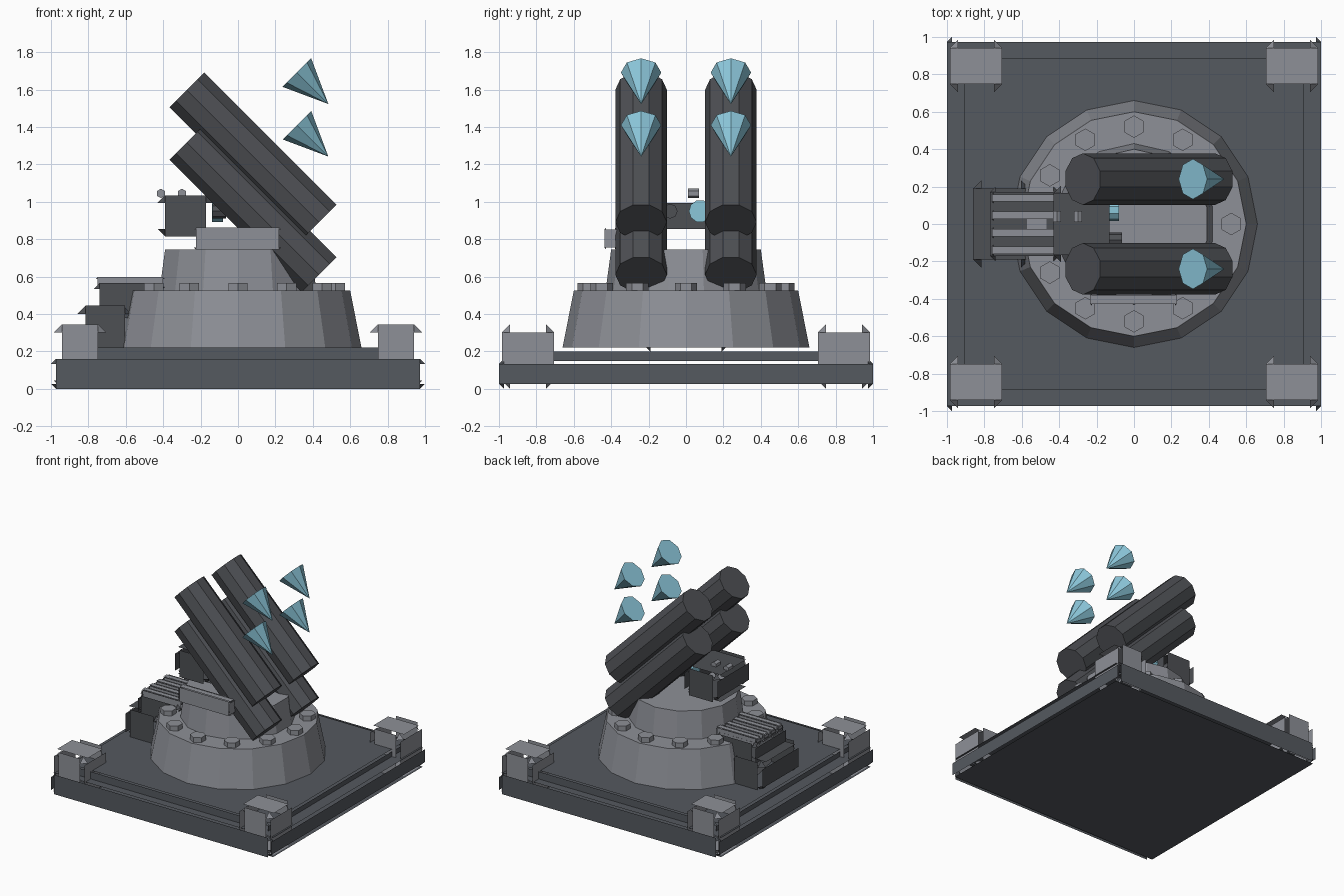
import bpy
import bmesh
from itertools import product
from math import radians, sin, cos, tau
from mathutils import Vector, Matrix

if "Cube" in bpy.data.objects:
    bpy.data.objects.remove(bpy.data.objects["Cube"], do_unlink=True)


def material(name, color):
    m = bpy.data.materials.new(name)
    m.use_nodes = True
    m.diffuse_color = (*color, 1)
    m.node_tree.nodes["Principled BSDF"].inputs["Base Color"].default_value = (*color, 1)
    return m


light = material("light grey", (0.27, 0.28, 0.31))
slate = material("slate grey", (0.09, 0.10, 0.115))
charcoal = material("charcoal", (0.075, 0.079, 0.088))
cyan = material("pale cyan", (0.26, 0.57, 0.70))


def finish(name, bm, mat):
    mesh = bpy.data.meshes.new(name)
    bm.to_mesh(mesh)
    bm.free()
    mesh.materials.append(mat)
    obj = bpy.data.objects.new(name, mesh)
    bpy.context.collection.objects.link(obj)
    return obj


def panel_box(name, x, y, z, c, mat):
    """Box of six overlapping panels with open edges and cut corner facets."""
    bm = bmesh.new()
    mid = Vector((sum(x) / 2, sum(y) / 2, sum(z) / 2))
    outer = Vector((x[1] - x[0], y[1] - y[0], z[1] - z[0])) / 2
    inner = outer - Vector((c, c, c))

    def face(points):
        f = bm.faces.new([bm.verts.new(mid + p) for p in points])
        f.normal_update()
        if f.normal.dot(f.calc_center_median() - mid) < 0:
            f.normal_flip()

    # each panel runs full length along one axis and is inset along the other
    for axis in range(3):
        full, short = (axis + 1) % 3, (axis + 2) % 3
        for side in (-1, 1):
            points = []
            for a, b in ((-1, -1), (1, -1), (1, 1), (-1, 1)):
                p = Vector()
                p[axis] = side * outer[axis]
                p[full] = a * outer[full]
                p[short] = b * inner[short]
                points.append(p)
            face(points)
    # corner facets
    for signs in product((-1, 1), repeat=3):
        points = []
        for axis in range(3):
            p = Vector(signs) * inner
            p = Vector([s * i for s, i in zip(signs, inner)])
            p[axis] = signs[axis] * outer[axis]
            points.append(p)
        face(points)
    return finish(name, bm, mat)


def prism(name, center, r1, r2, depth, sides, mat, axis=None, angle=0):
    """Prism or cone centred on a point, r1 at the bottom, optionally turned."""
    bm = bmesh.new()
    bmesh.ops.create_cone(bm, cap_ends=True, segments=sides,
                          radius1=r1, radius2=r2, depth=depth)
    if r2 == 0:
        bmesh.ops.remove_doubles(bm, verts=bm.verts, dist=0.0001)
    m = Matrix.Translation(center)
    if axis:
        m = m @ Matrix.Rotation(radians(angle), 4, axis)
    bm.transform(m)
    return finish(name, bm, mat)


# Base slab, raised deck and corner blocks
panel_box("base_slab", (-1, 1), (-1, 1), (0, 0.16), 0.027, slate)
panel_box("base_deck", (-0.905, 0.905), (-0.905, 0.905), (0.13, 0.22), 0.02, slate)
for sx, sy in product((-1, 1), repeat=2):
    panel_box("corner_block",
              sorted((sx * 0.705, sx * 0.985)), sorted((sy * 0.705, sy * 0.985)),
              (0.002, 0.345), 0.043, light)

# Turret tiers with a ring of bolts
prism("lower_turret", (0, 0, 0.3725), 0.66, 0.6, 0.305, 16, light)
prism("upper_turret", (0, 0, 0.635), 0.43, 0.4, 0.22, 14, light)
for i in range(12):
    a = tau * i / 12
    prism("ring_bolt", (0.52 * cos(a), 0.52 * sin(a), 0.54), 0.06, 0.06, 0.05, 6, light)

# Power unit with cooling fins
panel_box("power_unit", (-0.86, -0.56), (-0.235, 0.235), (0.2, 0.445), 0.045, charcoal)
panel_box("power_unit_top", (-0.77, -0.4), (-0.2, 0.2), (0.38, 0.565), 0.03, charcoal)
for i in range(4):
    y = -0.14 + i * 0.093
    panel_box("cooling_fin", (-0.76, -0.39), (y - 0.03, y + 0.03), (0.535, 0.597), 0.01, light)

# Sensor box with lenses and top rods
panel_box("sensor_box", (-0.43, -0.13), (-0.205, 0.205), (0.815, 1.035), 0.04, charcoal)
prism("main_lens", (-0.11, 0.075, 0.95), 0.06, 0.06, 0.06, 10, cyan, 'Y', 90)
prism("small_lens", (-0.1, -0.085, 0.95), 0.04, 0.04, 0.07, 8, charcoal, 'Y', 90)
for x in (-0.412, -0.3):
    prism("sensor_rod", (x, 0.04, 1.045), 0.025, 0.025, 0.06, 6, light, 'X', 90)

# Side rail on the front
panel_box("side_rail", (-0.235, 0.23), (-0.437, -0.37), (0.745, 0.862), 0.01, light)

# Launch tubes and floating cones, in two rows and two columns
for y, drop in product((-0.24, 0.24), (0, 0.281)):
    prism("launch_tube", (0.08, y, 1.245 - drop), 0.138, 0.138, 1.0, 10, charcoal, 'Y', -45)
    prism("floating_cone", (0.399, y, 1.607 - drop), 0.108, 0, 0.238, 8, cyan, 'Y', 135)
